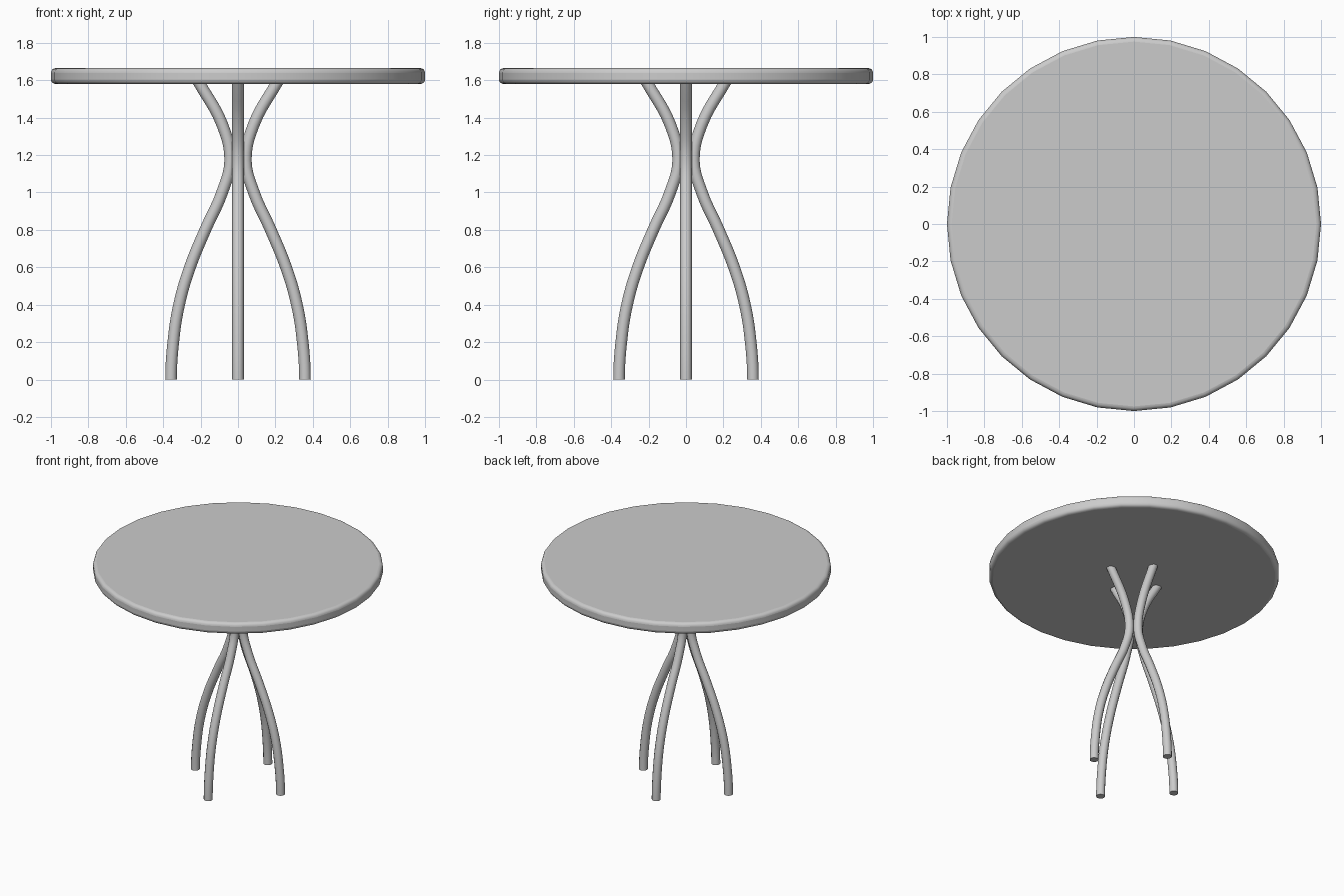
import bpy
import math

if "Cube" in bpy.data.objects:
    bpy.data.objects.remove(bpy.data.objects["Cube"])

# Round tabletop with softened rim
Z0, Z1 = 1.58, 1.665
bpy.ops.mesh.primitive_cylinder_add(vertices=32, radius=1.0, depth=Z1 - Z0,
                                    location=(0, 0, (Z0 + Z1) / 2))
top = bpy.context.object
top.name = "tabletop"
bevel = top.modifiers.new("rim", 'BEVEL')
bevel.width = 0.025
bevel.segments = 4
bevel.limit_method = 'ANGLE'
bevel.angle_limit = math.radians(60)
bpy.ops.object.shade_smooth_by_angle(angle=math.radians(35))

# Leg centre line: (distance from axis, height)
PATH = [(0.358, 0), (0.346, 0.2), (0.315, 0.4), (0.257, 0.6), (0.175, 0.8),
        (0.085, 1.0), (0.042, 1.17), (0.083, 1.36), (0.213, 1.595)]


def make_leg(name, angle):
    curve = bpy.data.curves.new(name, 'CURVE')
    curve.dimensions = '3D'
    curve.bevel_depth = 0.031
    curve.bevel_resolution = 4
    curve.resolution_u = 5
    curve.use_fill_caps = True
    spline = curve.splines.new('BEZIER')
    spline.bezier_points.add(len(PATH) - 1)
    for point, (r, z) in zip(spline.bezier_points, PATH):
        point.co = (r, 0, z)
        point.handle_left_type = point.handle_right_type = 'AUTO'
    # Vertical foot so the end sits flat on the floor
    foot = spline.bezier_points[0]
    foot.handle_left_type = foot.handle_right_type = 'FREE'
    foot.handle_left = (PATH[0][0], 0, -0.07)
    foot.handle_right = (PATH[0][0], 0, 0.07)
    leg = bpy.data.objects.new(name, curve)
    bpy.context.collection.objects.link(leg)
    leg.rotation_euler.z = angle
    bpy.ops.object.select_all(action='DESELECT')
    leg.select_set(True)
    bpy.context.view_layer.objects.active = leg
    bpy.ops.object.convert(target='MESH')
    bpy.ops.object.shade_smooth_by_angle(angle=math.radians(40))


# Four bent legs around the axis
for i, side in enumerate(("right", "back", "left", "front")):
    make_leg(side + "_leg", i * math.pi / 2)
